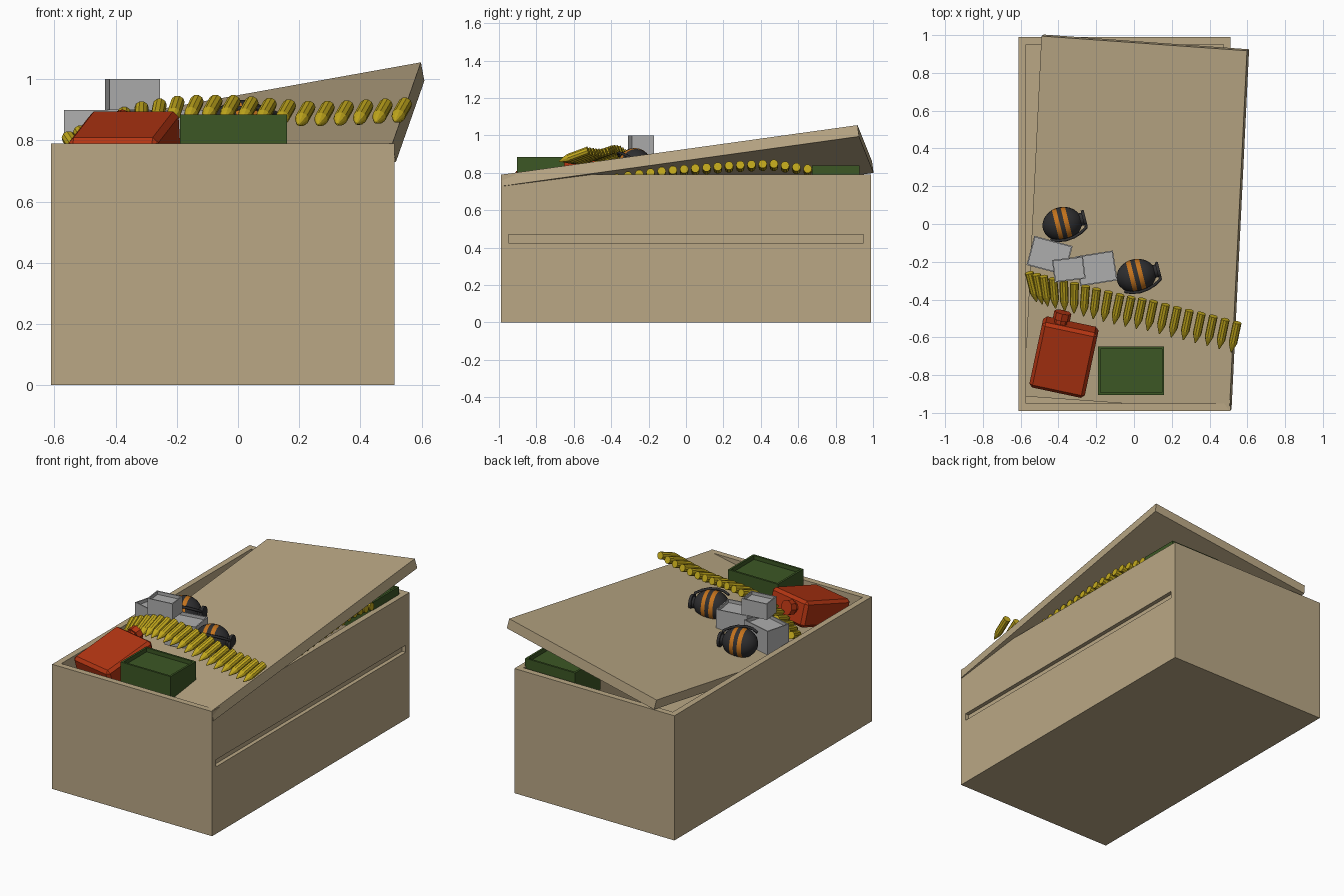
import bpy, bmesh, math
from mathutils import Vector, Matrix, Euler

if "Cube" in bpy.data.objects:
    bpy.data.objects.remove(bpy.data.objects["Cube"])


def material(name, rgb):
    m = bpy.data.materials.new(name)
    m.diffuse_color = (*rgb, 1)
    m.use_nodes = True
    m.node_tree.nodes["Principled BSDF"].inputs["Base Color"].default_value = m.diffuse_color
    return m


WOOD = material("wood", (0.49, 0.39, 0.235))
GREEN = material("green", (0.045, 0.095, 0.018))
RED = material("red", (0.45, 0.035, 0.006))
BRASS = material("brass", (0.55, 0.40, 0.012))
BLACK = material("black", (0.028, 0.028, 0.03))
ORANGE = material("orange", (0.55, 0.17, 0.012))
GREY = material("grey", (0.42, 0.42, 0.42))


def finish(name, bm, mats, matrix=Matrix()):
    bmesh.ops.recalc_face_normals(bm, faces=bm.faces[:])
    me = bpy.data.meshes.new(name)
    bm.to_mesh(me)
    bm.free()
    for m in mats:
        me.materials.append(m)
    ob = bpy.data.objects.new(name, me)
    ob.matrix_world = matrix
    bpy.context.collection.objects.link(ob)
    return ob


def cube(size):
    bm = bmesh.new()
    bmesh.ops.create_cube(bm, size=1)
    bmesh.ops.scale(bm, vec=size, verts=bm.verts)
    return bm


def face_towards(bm, axis):
    return max(bm.faces, key=lambda f: f.normal.dot(axis))


def place(loc, rot=(0, 0, 0)):
    return Matrix.LocRotScale(Vector(loc), Euler([math.radians(a) for a in rot]), None)


def sink(bm, face, vec):
    new = bmesh.ops.extrude_discrete_faces(bm, faces=[face])["faces"][0]
    bmesh.ops.translate(bm, vec=vec, verts=new.verts)


def tray(size, wall, depth):
    # box with a recessed top
    bm = cube(size)
    bm.normal_update()
    top = face_towards(bm, Vector((0, 0, 1)))
    bmesh.ops.inset_region(bm, faces=[top], thickness=wall)
    sink(bm, top, (0, 0, -depth))
    return bm


def lathe(bm, profile, sides, orange_rows=()):
    # profile of (radius, height) turned about local z
    rings = [[bm.verts.new((r * math.cos(a), r * math.sin(a), z))
              for a in (2 * math.pi * i / sides for i in range(sides))] for r, z in profile]
    for k in range(len(rings) - 1):
        for i in range(sides):
            j = (i + 1) % sides
            f = bm.faces.new((rings[k][i], rings[k][j], rings[k + 1][j], rings[k + 1][i]))
            f.material_index = 1 if k in orange_rows else 0
    bm.faces.new(rings[0][::-1])
    bm.faces.new(rings[-1])


def path_point(pts, t):
    k = min(int(t * (len(pts) - 1)), len(pts) - 2)
    return Vector(pts[k]).lerp(Vector(pts[k + 1]), t * (len(pts) - 1) - k)


# crate body, open at the top, with a long groove in the right side
bm = tray((1.122, 1.978, 0.79), 0.054, 0.735)
bm.normal_update()
side = max((f for f in bm.faces if f.normal.x > 0.9), key=lambda f: f.calc_center_median().x)
bmesh.ops.inset_region(bm, faces=[side], thickness=0.055)
for v in side.verts:
    v.co.z = 0.075 if v.co.z > 0 else 0.03
sink(bm, side, (-0.025, 0, 0))
finish("crate", bm, [WOOD], place((-0.05, 0, 0.395)))

# tilted loose lid
fr, br, bl = Vector((0.505, -0.99, 0.79)), Vector((0.598, 0.917, 1.055)), Vector((-0.49, 0.995, 0.86))
corners = [fr, br, bl, fr + bl - br]
normal = (br - fr).cross(bl - br).normalized()
bm = bmesh.new()
face = bm.faces.new([bm.verts.new(c) for c in corners])
geom = bmesh.ops.extrude_face_region(bm, geom=[face], use_keep_orig=True)["geom"]
bmesh.ops.translate(bm, vec=normal * -0.062, verts=[g for g in geom if isinstance(g, bmesh.types.BMVert)])
finish("lid", bm, [WOOD])

# green ammunition boxes, one on the lid and one beneath it
for name, loc in (("green_box_front", (-0.015, -0.777, 0.785)), ("green_box_back", (0.303, 0.80, 0.74))):
    finish(name, tray((0.35, 0.255, 0.2), 0.018, 0.025), [GREEN], place(loc))

# grey cartons
for name, size, loc, yaw in (
        ("grey_carton_left", (0.21, 0.16, 0.15), (-0.447, -0.167, 0.825), -15),
        ("grey_carton_right", (0.20, 0.16, 0.15), (-0.198, -0.235, 0.825), 9),
        ("grey_carton_top", (0.165, 0.12, 0.1), (-0.345, -0.24, 0.95), 7)):
    finish(name, tray(size, 0.01, 0.02), [GREY], place(loc, (0, 0, yaw)))

# red fuel can with spout
can = place((-0.375, -0.725, 0.852), (15, 0, -12))
ob = finish("fuel_can", cube((0.30, 0.365, 0.16)), [RED], can @ place((0, 0, -0.08)))
bev = ob.modifiers.new("chamfer", "BEVEL")
bev.width, bev.segments = 0.018, 1
bm = bmesh.new()
lathe(bm, [(0.034, 0), (0.034, 0.03), (0.046, 0.03), (0.046, 0.07)], 8)
finish("fuel_can_spout", bm, [RED], can @ place((-0.055, 0.175, -0.06), (-90, 0, 0)))


# cartridge belts
def belt(name, pts, yaw0, yaw1, pitch, count):
    bm = bmesh.new()
    for i in range(count):
        t = i / (count - 1)
        part = bmesh.new()
        lathe(part, [(0.023, -0.085), (0.023, 0.03), (0.017, 0.05), (0.003, 0.085)], 10)
        # local z turned to point along -y, tip down, then yawed
        m = place(path_point(pts, t), (0, 0, yaw0 + (yaw1 - yaw0) * min(1, t * 2.2))) @ place((0, 0, 0), (90 + pitch, 0, 0))
        part.transform(m)
        tmp = bpy.data.meshes.new("tmp")
        part.to_mesh(tmp)
        part.free()
        bm.from_mesh(tmp)
        bpy.data.meshes.remove(tmp)
    finish(name, bm, [BRASS])


belt("cartridge_belt_top", [(-0.535, -0.335, 0.78), (-0.455, -0.36, 0.825), (-0.33, -0.39, 0.875),
                            (-0.20, -0.425, 0.897), (-0.06, -0.46, 0.9), (0.08, -0.485, 0.89),
                            (0.23, -0.525, 0.878), (0.38, -0.56, 0.882), (0.53, -0.60, 0.89)],
     14, -12, 20, 20)
belt("cartridge_belt_inside", [(0.40, 0.65, 0.81), (0.41, 0.46, 0.838), (0.41, 0.27, 0.83), (0.41, 0.08, 0.815),
                               (0.41, -0.11, 0.80), (0.41, -0.30, 0.775), (0.40, -0.49, 0.74)],
     -90, -90, 8, 20)


# striped grenades with a safety lever
def grenade(name, loc, rot):
    base = place(loc, rot) @ place((0, 0, 0), (0, 90, 0))
    ts = [-0.105, -0.1, -0.085, -0.062, -0.036, -0.012, 0.012, 0.036, 0.06, 0.08, 0.095]
    prof = [(max(0.002, 0.09 * math.sqrt(1 - (t / 0.1055) ** 2)), t) for t in ts]
    prof += [(0.034, 0.098), (0.034, 0.112), (0.045, 0.112), (0.045, 0.128)]
    bm = bmesh.new()
    lathe(bm, prof, 24, (4, 6))
    ob = finish(name, bm, [BLACK, ORANGE], base)
    bpy.context.view_layer.objects.active = ob
    ob.select_set(True)
    bpy.ops.object.shade_smooth_by_angle(angle=math.radians(40))
    ob.select_set(False)
    cu = bpy.data.curves.new(name + "_lever", "CURVE")
    cu.dimensions = "3D"
    cu.bevel_depth, cu.bevel_resolution, cu.use_fill_caps = 0.008, 1, True
    sp = cu.splines.new("POLY")
    pts = [(0.03, 0.12), (0.06, 0.12), (0.085, 0.085), (0.102, 0.045), (0.108, 0.0), (0.1, -0.045), (0.082, -0.08)]
    sp.points.add(len(pts) - 1)
    d = Vector((-0.6, -0.8, 0))  # lever lies on the upper front side
    for p, (r, z) in zip(sp.points, pts):
        p.co = (d.x * r, d.y * r, z, 1)
    cu.materials.append(BLACK)
    lever = bpy.data.objects.new(name + "_lever", cu)
    lever.matrix_world = base
    bpy.context.collection.objects.link(lever)


grenade("grenade_left", (-0.38, 0.0, 0.815), (0, 0, 14))
grenade("grenade_right", (0.012, -0.275, 0.843), (0, 0, 14))
